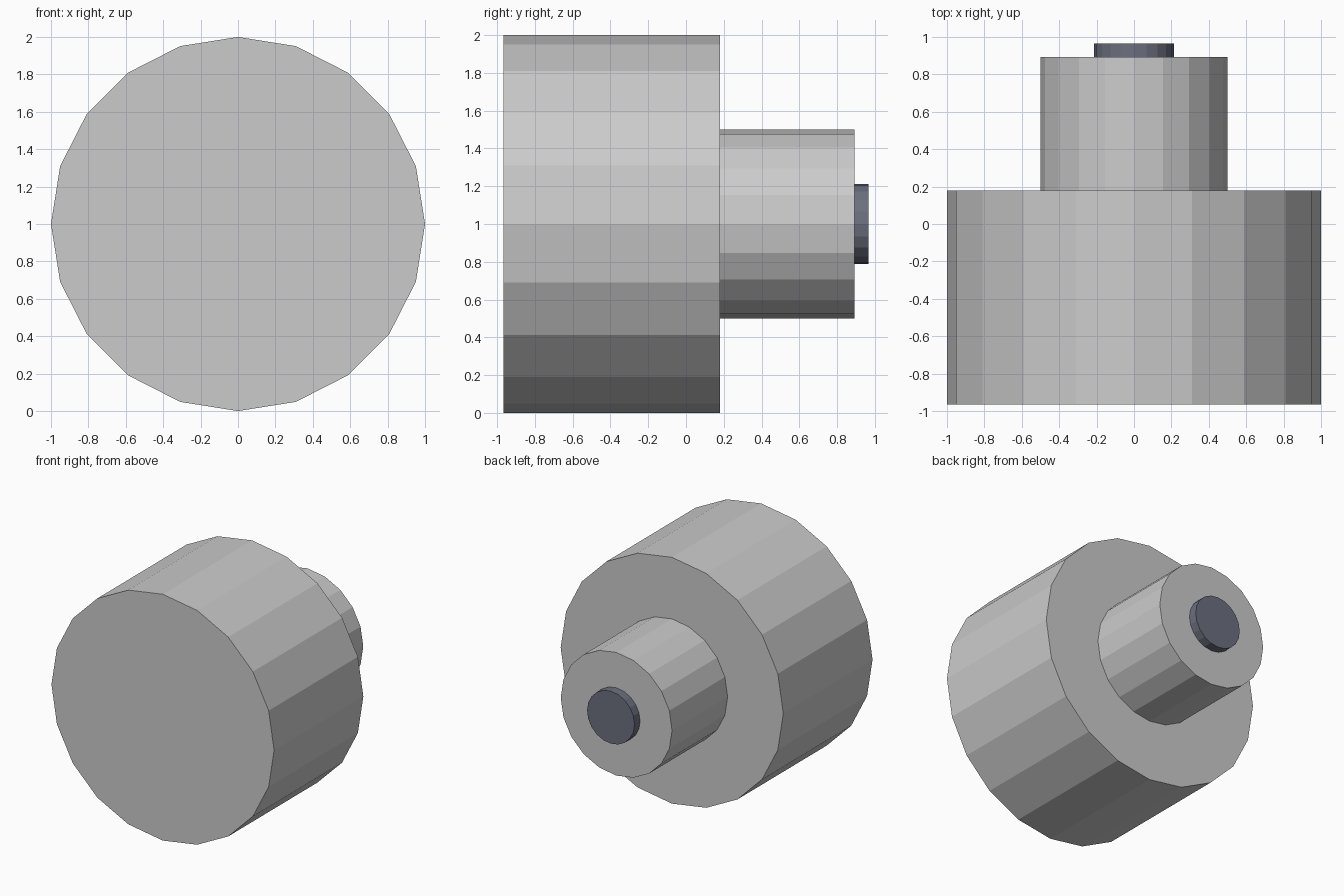
import bpy, bmesh
from math import sin, cos, tau

if "Cube" in bpy.data.objects:
    bpy.data.objects.remove(bpy.data.objects["Cube"])

SIDES = 20


def lathe(name, profile):
    """Flat-faced solid turned around the y axis at z = 1; profile is (radius, y)."""
    bm = bmesh.new()
    rings = [[bm.verts.new((r * cos(tau * i / SIDES), y, 1 + r * sin(tau * i / SIDES)))
              for i in range(SIDES)] for r, y in profile]
    for a, b in zip(rings, rings[1:]):
        for i in range(SIDES):
            j = (i + 1) % SIDES
            bm.faces.new((a[i], a[j], b[j], b[i]))
    bm.faces.new(rings[0])
    bm.faces.new(rings[-1])
    bmesh.ops.recalc_face_normals(bm, faces=bm.faces)
    mesh = bpy.data.meshes.new(name)
    bm.to_mesh(mesh)
    bm.free()
    obj = bpy.data.objects.new(name, mesh)
    bpy.context.collection.objects.link(obj)
    return obj


# Wide drum stepping down to a narrower neck
lathe("body", [(1, -0.965), (1, 0.18), (0.5, 0.18), (0.5, 0.893)])

# Dark disc on the end of the neck
disc = lathe("end_disc", [(0.213, 0.893), (0.213, 0.965)])
dark = bpy.data.materials.new("dark_slate")
dark.diffuse_color = (0.15, 0.16, 0.21, 1)
dark.use_nodes = True
dark.node_tree.nodes["Principled BSDF"].inputs["Base Color"].default_value = dark.diffuse_color
disc.data.materials.append(dark)
